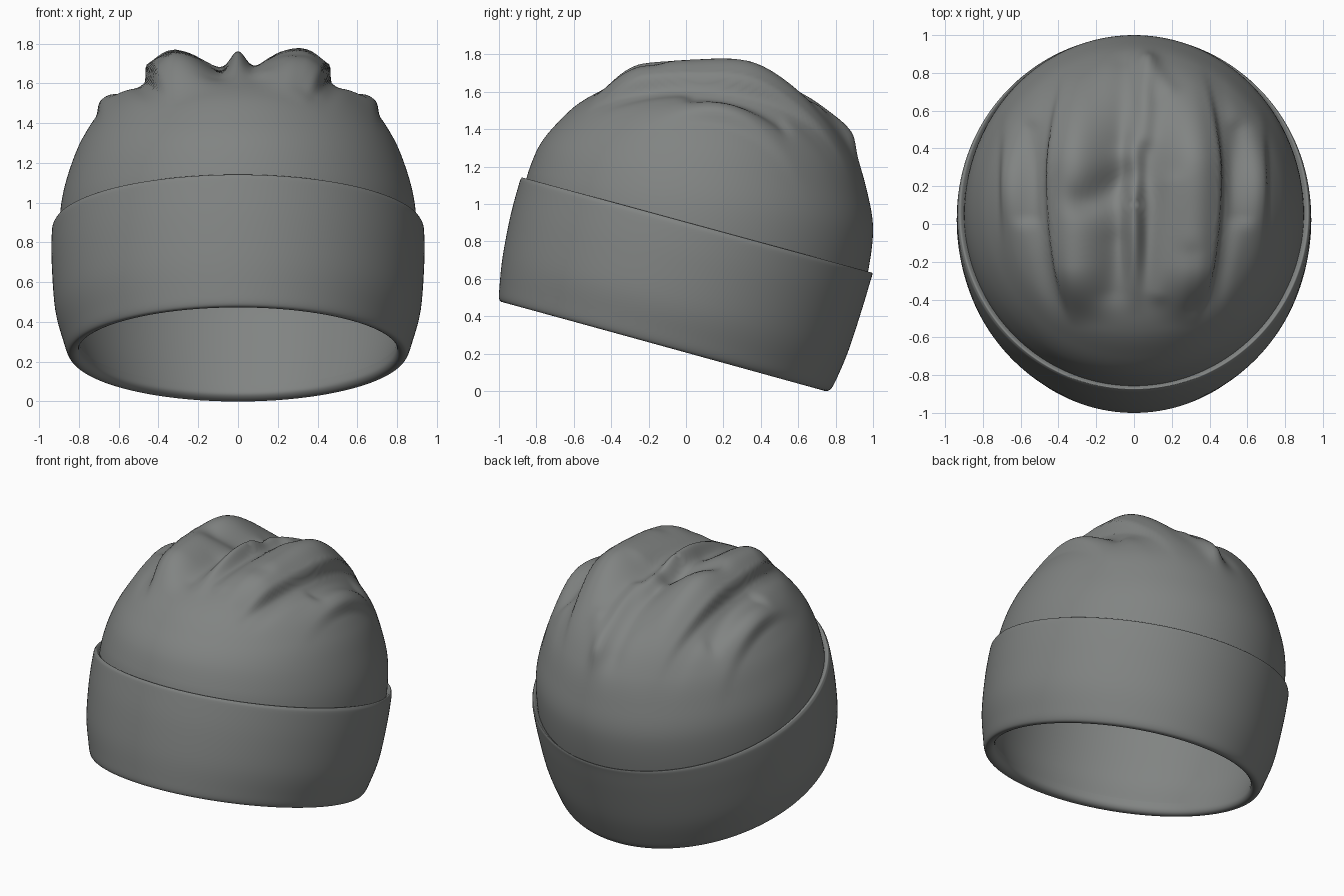
import bpy, bmesh, math
from mathutils import Vector

cube = bpy.data.objects.get("Cube")
if cube:
    bpy.data.objects.remove(cube, do_unlink=True)

SEGMENTS = 192

wool = bpy.data.materials.new("grey wool")
wool.use_nodes = True
wool.diffuse_color = (0.22, 0.23, 0.225, 1)
wool.node_tree.nodes["Principled BSDF"].inputs["Base Color"].default_value = wool.diffuse_color


def smoothstep(lo, hi, v):
    t = min(1, max(0, (v - lo) / (hi - lo)))
    return t * t * (3 - 2 * t)


def gauss(v):
    return math.exp(-v * v)


def spline(p0, p1, p2, p3, t):
    """Catmull-Rom blend of four ring descriptions."""
    return [0.5 * (2 * b + (c - a) * t + (2 * a - 5 * b + 4 * c - d) * t * t
                   + (3 * b - a - 3 * c + d) * t ** 3)
            for a, b, c, d in zip(p0, p1, p2, p3)]


def loft(name, rings, steps, after=None, shape=None):
    """Skin tilted oval rings given as (front y, front z, back y, back z, half width)."""
    padded = [rings[0]] + rings + [after or rings[-1]]
    dense = [spline(*padded[i:i + 4], s / steps)
             for i in range(len(rings) - 1) for s in range(steps)] + [rings[-1]]
    bm = bmesh.new()
    loops = []
    for fy, fz, by, bz, width in dense:
        loop = []
        for k in range(SEGMENTS):
            ang = math.tau * k / SEGMENTS
            f = (1 + math.cos(ang)) / 2
            p = Vector((width * math.sin(ang), by + (fy - by) * f, bz + (fz - bz) * f))
            loop.append(bm.verts.new(shape(p) if shape else p))
        loops.append(loop)
    for low, high in zip(loops, loops[1:]):
        for k in range(SEGMENTS):
            n = (k + 1) % SEGMENTS
            bm.faces.new((low[k], low[n], high[n], high[k]))
    bmesh.ops.remove_doubles(bm, verts=bm.verts, dist=0.0002)
    bmesh.ops.recalc_face_normals(bm, faces=bm.faces)
    mesh = bpy.data.meshes.new(name)
    bm.to_mesh(mesh)
    bm.free()
    mesh.materials.append(wool)
    mesh.shade_smooth()
    obj = bpy.data.objects.new(name, mesh)
    bpy.context.collection.objects.link(obj)
    return obj


# Small wrinkles: start x, y, end x, y, width, height
WRINKLES = [
    (-0.04, 0.25, -0.24, 0.12, 0.08, -0.05),
    (0.06, 0.45, 0.06, 0.85, 0.05, 0.03),
    (-0.06, 0.45, -0.05, 0.85, 0.06, -0.015),
    (0.08, 0.85, 0.17, 0.7, 0.05, 0.02),
    (0.12, -0.35, 0.17, 0.2, 0.06, 0.02),
    (-0.12, -0.35, -0.1, -0.1, 0.07, -0.015),
    (0.32, -0.42, 0.28, -0.15, 0.06, -0.015),
    (0.57, 0.05, 0.56, 0.5, 0.05, -0.025),
    (-0.57, 0.05, -0.56, 0.5, 0.05, -0.025),
]


def gathered(p):
    """Push the crown out into gathered folds running front to back."""
    x, y, z = p
    if z < 0.95:
        return p
    a = abs(x)
    # Two big rolled folds, steep on their outer side
    edge = 0.455 - 0.2 * (y - 0.2) ** 2
    along = smoothstep(-0.55, -0.2, y) * (1 - smoothstep(0.28, 0.9, y))
    roll = smoothstep(0.06, 0.29, a) * (1 - smoothstep(edge - 0.03, edge + 0.02, a))
    tall = 0.115 + 0.025 * gauss((y - 0.28) / 0.2)
    h = tall * along * roll * (1 - 0.4 * smoothstep(0.3, edge, a))
    h -= 0.015 * along * gauss((a - edge - 0.06) / 0.04)
    # Narrow centre pinch
    h += 0.085 * gauss(x / 0.05) * smoothstep(-0.5, 0, y) * (1 - smoothstep(0.1, 0.65, y))
    # Outer shoulder tucks
    h += 0.045 * smoothstep(0.52, 0.65, a) * (1 - smoothstep(0.665, 0.72, a)) * gauss((y - 0.2) / 0.24)
    # Wrinkles
    q = Vector((x, y))
    for x0, y0, x1, y1, width, height in WRINKLES:
        s, e = Vector((x0, y0)), Vector((x1, y1))
        t = min(1, max(0, (q - s).dot(e - s) / (e - s).length_squared))
        h += height * gauss((q - s.lerp(e, t)).length / width)
    out = (p - Vector((0, 0.05, 0.6))).normalized()
    return p + out * h * smoothstep(0.95, 1.25, z)


# Crown, continuing down inside the cuff as the lining
loft("crown", [
    (-0.92, 0.54, 0.72, 0.08, 0.805),
    (-0.93, 0.70, 0.81, 0.25, 0.86),
    (-0.89, 0.95, 0.92, 0.45, 0.89),
    (-0.865, 1.08, 0.97, 0.62, 0.9),
    (-0.84, 1.18, 1.00, 0.86, 0.885),
    (-0.785, 1.31, 0.97, 1.06, 0.84),
    (-0.70, 1.42, 0.91, 1.25, 0.775),
    (-0.57, 1.54, 0.80, 1.42, 0.67),
    (-0.40, 1.625, 0.62, 1.56, 0.51),
    (-0.20, 1.665, 0.40, 1.64, 0.29),
    (0.10, 1.675, 0.10, 1.675, 0),
], 10, after=(0.40, 1.64, -0.20, 1.665, -0.29), shape=gathered)

# Folded cuff with rolled lower rim and thin upper lip
loft("cuff", [
    (-0.92, 0.54, 0.72, 0.08, 0.805),
    (-0.925, 0.50, 0.705, 0.04, 0.80),
    (-0.945, 0.478, 0.72, 0.012, 0.81),
    (-0.975, 0.474, 0.748, 0, 0.832),
    (-0.998, 0.49, 0.775, 0.012, 0.855),
    (-0.997, 0.56, 0.805, 0.065, 0.878),
    (-0.98, 0.72, 0.87, 0.22, 0.92),
    (-0.94, 0.93, 0.945, 0.45, 0.937),
    (-0.895, 1.10, 0.985, 0.585, 0.937),
    (-0.882, 1.135, 0.996, 0.622, 0.93),
    (-0.872, 1.14, 0.992, 0.632, 0.917),
    (-0.855, 1.115, 0.965, 0.605, 0.89),
], 5)
